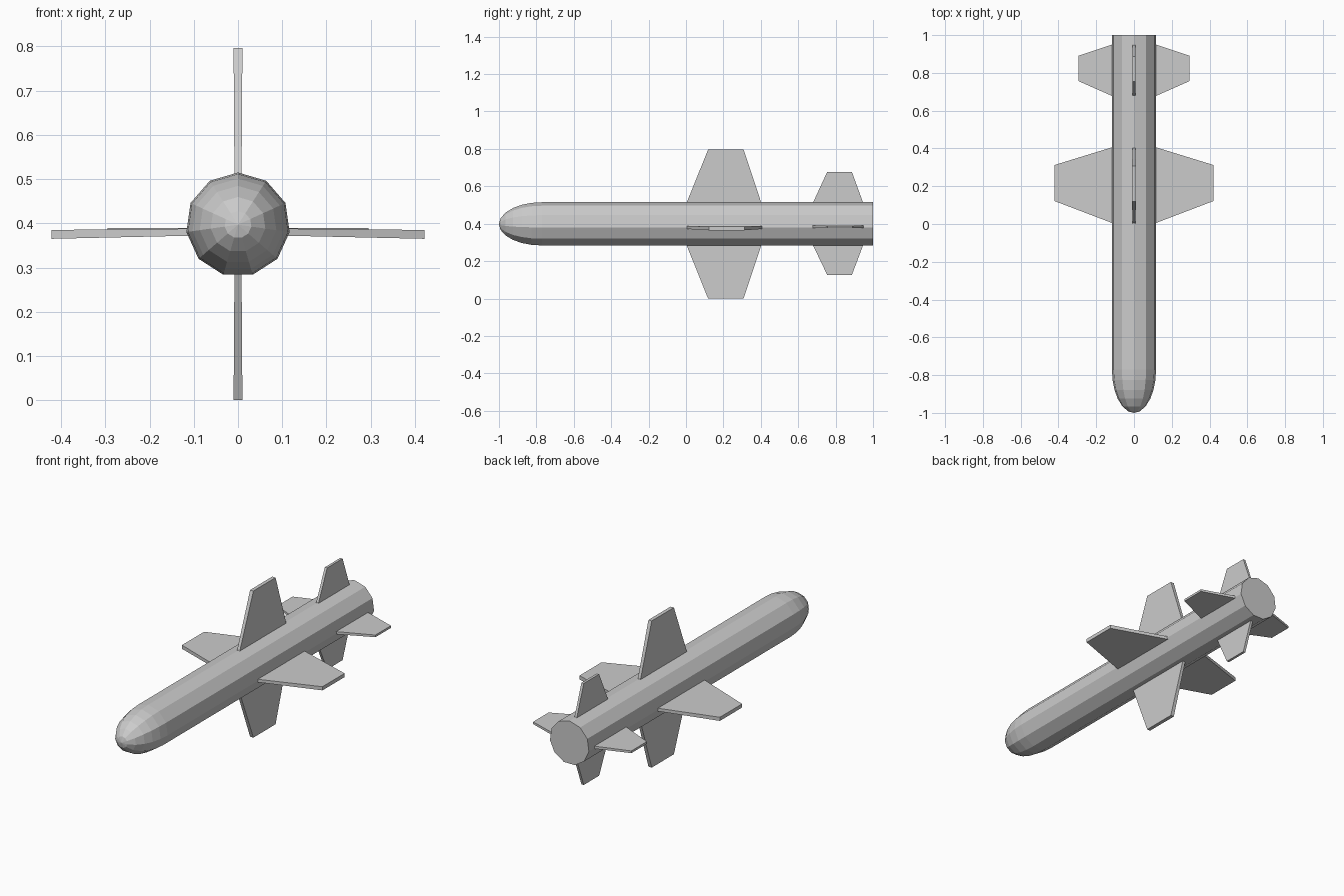
import bpy, bmesh, math
from mathutils import Vector

if "Cube" in bpy.data.objects:
    bpy.data.objects.remove(bpy.data.objects["Cube"])

R, CZ, SIDES = 0.118, 0.397, 11


def make_object(name, bm):
    bmesh.ops.recalc_face_normals(bm, faces=bm.faces)
    mesh = bpy.data.meshes.new(name)
    bm.to_mesh(mesh)
    bm.free()
    obj = bpy.data.objects.new(name, mesh)
    bpy.context.collection.objects.link(obj)
    return obj


# Body: eleven-sided tube with an elliptical nose and a flat tail
NOSE = 0.23
profile = [(-1 + NOSE - NOSE * math.cos(t), R * math.sin(t))
           for t in (math.radians(a) for a in (15, 32, 48, 62, 76, 90))]
profile.append((1.0, R))
bm = bmesh.new()
rings = []
for y, r in profile:
    rings.append([bm.verts.new((r * math.sin(2 * math.pi * i / SIDES), y,
                                CZ + r * math.cos(2 * math.pi * i / SIDES)))
                  for i in range(SIDES)])
tip = bm.verts.new((0, -1, CZ))
for i in range(SIDES):
    j = (i + 1) % SIDES
    bm.faces.new((tip, rings[0][i], rings[0][j]))
    for a, b in zip(rings, rings[1:]):
        bm.faces.new((a[i], b[i], b[j], a[j]))
bm.faces.new(rings[-1])
make_object("body", bm)


def fin(name, origin, out, side, root, tip):
    """Tapered slab; root and tip are (reach, y_front, y_back, half_thickness, offset)."""
    out, side, origin = Vector(out), Vector(side), Vector(origin)
    bm = bmesh.new()
    loops = []
    for reach, y0, y1, h, off in (root, tip):
        loops.append([bm.verts.new(origin + out * reach + side * (off + s * h) + Vector((0, y, 0)))
                      for y, s in ((y0, -1), (y1, -1), (y1, 1), (y0, 1))])
    a, b = loops
    bm.faces.new(a)
    bm.faces.new(b)
    for i in range(4):
        j = (i + 1) % 4
        bm.faces.new((a[i], a[j], b[j], b[i]))
    make_object(name, bm)


X, Z = (1, 0, 0), (0, 0, 1)
# Side wings and side tail fins, mirrored left and right
for s, label in ((1, "right"), (-1, "left")):
    fin(label + "_wing", (0, 0, 0), (s, 0, 0), Z,
        (0.110, 0.003, 0.408, 0.008, 0.380), (0.422, 0.122, 0.312, 0.010, 0.375))
    fin(label + "_tail_fin", (0, 0, 0), (s, 0, 0), Z,
        (0.110, 0.675, 0.952, 0.007, 0.383), (0.295, 0.757, 0.890, 0.006, 0.383))

# Upright wings and tail fins, mirrored above and below
for s, label, root in ((1, "upper", 0.115), (-1, "lower", 0.112)):
    fin(label + "_wing", (0, 0, CZ), (0, 0, s), X,
        (root - 0.008, 0.000, 0.405, 0.008, 0), (0.399 if s > 0 else 0.397, 0.118, 0.308, 0.010, 0))
    fin(label + "_tail_fin", (0, 0, CZ), (0, 0, s), X,
        (root - 0.008, 0.675, 0.950, 0.007, 0), (0.280 if s > 0 else 0.271, 0.755, 0.887, 0.007, 0))
